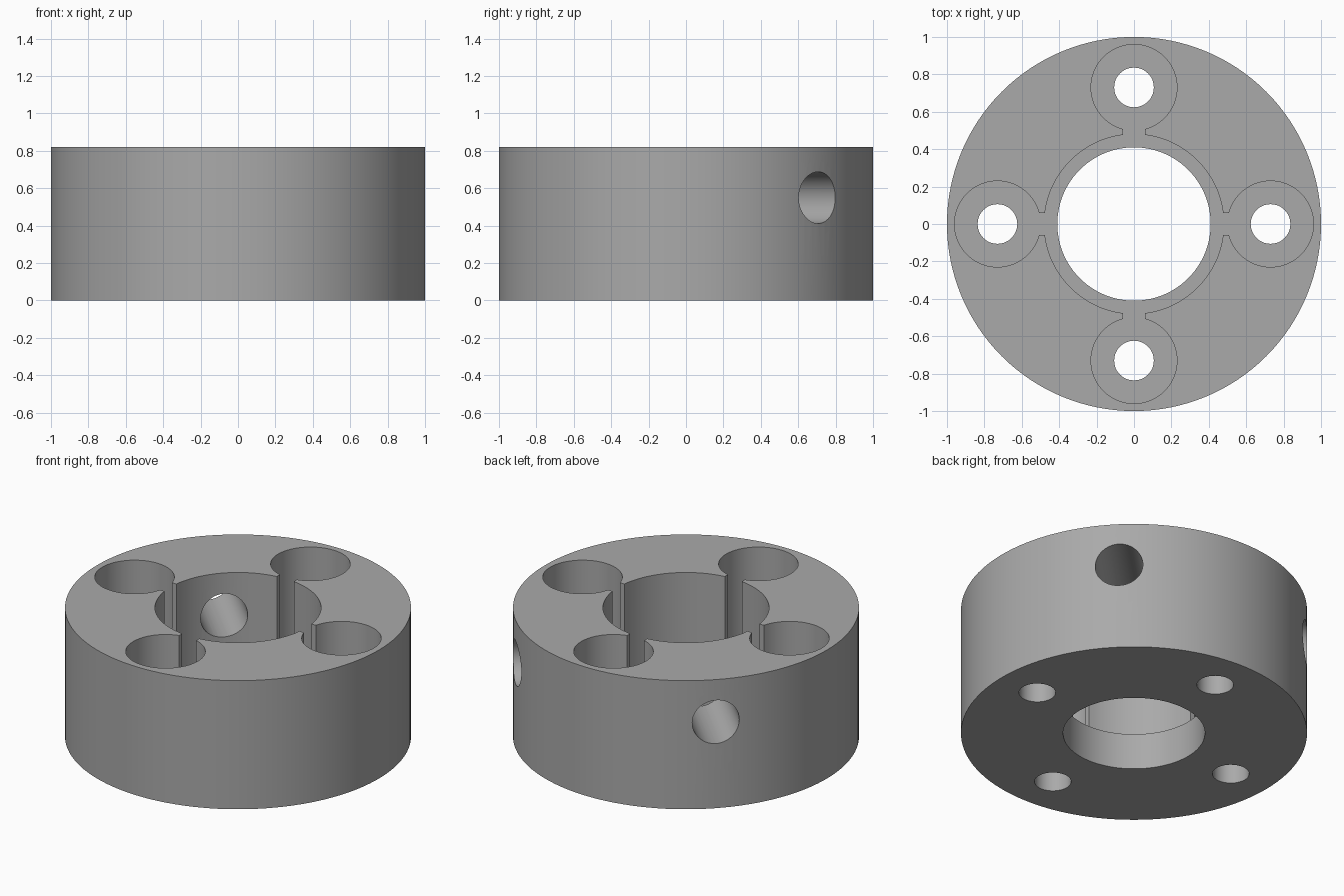
import bpy
import bmesh
from math import sin, cos, asin, atan2, pi, radians
from mathutils import Matrix, Vector

cube = bpy.data.objects.get("Cube")
if cube:
    bpy.data.objects.remove(cube, do_unlink=True)

HEIGHT, FLOOR = 0.82, 0.23           # body height, recess floor
BORE, RECESS = 0.41, 0.48            # centre bore and wider recess
BOLT_POS, BOLT, COUNTERBORE = 0.73, 0.106, 0.23
NECK = 0.06                          # half width of the recess necks

grey = bpy.data.materials.new("plain_grey")
grey.use_nodes = True
colour = (0.4, 0.4, 0.4, 1)
grey.diffuse_color = colour
grey.node_tree.nodes["Principled BSDF"].inputs["Base Color"].default_value = colour


def add_object(name, bm):
    mesh = bpy.data.meshes.new(name)
    bmesh.ops.recalc_face_normals(bm, faces=bm.faces)
    bm.to_mesh(mesh)
    bm.free()
    mesh.materials.append(grey)
    obj = bpy.data.objects.new(name, mesh)
    bpy.context.collection.objects.link(obj)
    return obj


def cylinder(name, radius, length, matrix, sides=64):
    bm = bmesh.new()
    bmesh.ops.create_cone(bm, cap_ends=True, segments=sides, radius1=radius,
                          radius2=radius, depth=length, matrix=matrix)
    return add_object(name, bm)


def arc(centre, radius, start, end, steps):
    return [centre + radius * Vector((cos(a), sin(a), 0))
            for a in (start + (end - start) * i / steps for i in range(steps + 1))]


def recess_cutter():
    # Outline: one counterbore arc and one recess arc per quarter turn
    lobe = pi - asin(NECK / COUNTERBORE)
    edge = asin(NECK / RECESS)
    quarter = arc(Vector((BOLT_POS, 0, 0)), COUNTERBORE, -lobe, lobe, 56)
    quarter += arc(Vector(), RECESS, edge, pi / 2 - edge, 24)
    bm = bmesh.new()
    outline = [bm.verts.new(Matrix.Rotation(k * pi / 2, 3, 'Z') @ p + Vector((0, 0, FLOOR)))
               for k in range(4) for p in quarter]
    face = bm.faces.new(outline)
    top = bmesh.ops.extrude_face_region(bm, geom=[face])["geom"]
    bmesh.ops.translate(bm, vec=(0, 0, 1),
                        verts=[v for v in top if isinstance(v, bmesh.types.BMVert)])
    return add_object("recess_cutter", bm)


# Round body
body = cylinder("flange_body", 1, HEIGHT, Matrix.Translation((0, 0, HEIGHT / 2)), 128)

# Recess, centre bore, bolt holes and two radial side holes
cutters = [recess_cutter(), cylinder("bore_cutter", BORE, 3, Matrix(), 96)]
for k in range(4):
    a = k * pi / 2
    cutters.append(cylinder("bolt_cutter", BOLT, 3,
                            Matrix.Translation((BOLT_POS * cos(a), BOLT_POS * sin(a), 0)), 48))
for angle in (45, 135):
    turn = Matrix.Rotation(radians(angle), 4, 'Z')
    place = turn @ Matrix.Translation((0.8, 0, 0.55)) @ Matrix.Rotation(pi / 2, 4, 'Y')
    cutters.append(cylinder("side_hole_cutter", 0.138, 1, place))

bpy.context.view_layer.objects.active = body
for cutter in cutters:
    cutter.hide_render = True
    mod = body.modifiers.new("cut", 'BOOLEAN')
    mod.operation, mod.solver, mod.object = 'DIFFERENCE', 'EXACT', cutter
    bpy.ops.object.modifier_apply(modifier=mod.name)
    bpy.data.objects.remove(cutter, do_unlink=True)

# Smooth walls with crisp edges
bpy.ops.object.select_all(action='DESELECT')
body.select_set(True)
bpy.ops.object.shade_smooth_by_angle(angle=radians(30))
